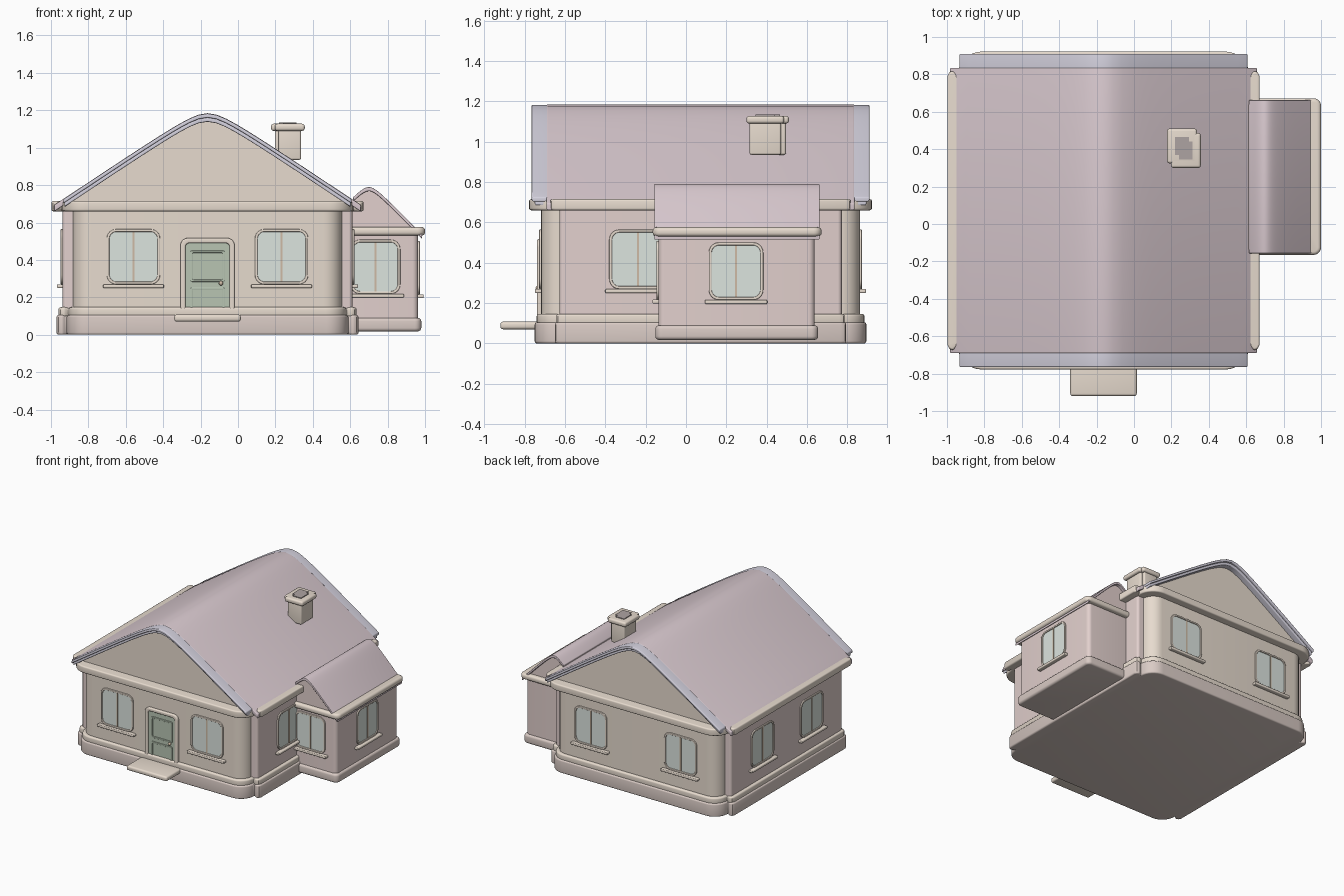
import bpy, bmesh, math
from mathutils import Matrix, Vector

if "Cube" in bpy.data.objects:
    bpy.data.objects.remove(bpy.data.objects["Cube"])

CX, CY = -0.163, 0.072          # centre of the main house


def material(name, r, g, b):
    m = bpy.data.materials.new(name)
    m.diffuse_color = (r, g, b, 1)
    m.use_nodes = True
    m.node_tree.nodes["Principled BSDF"].inputs["Base Color"].default_value = m.diffuse_color
    return m


BEIGE = material("cream", 0.80, 0.71, 0.62)
PINK = material("pink_plaster", 0.76, 0.63, 0.61)
STONE = material("plinth_stone", 0.70, 0.60, 0.56)
ROOF = material("roof_tile", 0.70, 0.59, 0.63)
BLUE = material("barge_blue", 0.66, 0.64, 0.73)
GREEN = material("door_green", 0.48, 0.56, 0.45)
GLASS = material("glass", 0.72, 0.78, 0.74)
BROWN = material("mullion_brown", 0.62, 0.50, 0.38)
DARK = material("flue_dark", 0.42, 0.37, 0.36)


def extrude(name, pts, a, b, mat, axis='z', bevel=0.0, hole=None, M=None):
    """Extrude a 2D outline from a to b along z (xy outline) or y (xz outline)."""
    put = (lambda p, t: Vector((p[0], p[1], t))) if axis == 'z' else (lambda p, t: Vector((p[0], t, p[1])))
    bm = bmesh.new()
    loops = [[[bm.verts.new(put(p, t)) for p in loop] for t in (a, b)]
             for loop in ([pts, hole] if hole else [pts])]
    n = len(pts)
    for lo, hi in loops:
        for i in range(n):
            j = (i + 1) % n
            bm.faces.new((lo[i], lo[j], hi[j], hi[i]))
    for k in (0, 1):
        if hole:
            o, h = loops[0][k], loops[1][k]
            for i in range(n):
                j = (i + 1) % n
                bm.faces.new((o[i], o[j], h[j], h[i]))
        else:
            bm.faces.new(loops[0][k])
    bmesh.ops.recalc_face_normals(bm, faces=bm.faces)
    if bevel:
        edges = [e for e in bm.edges if e.calc_face_angle(0) > math.radians(40)]
        bmesh.ops.bevel(bm, geom=edges, offset=bevel, segments=4, profile=0.5,
                        affect='EDGES', clamp_overlap=True)
    if M:
        bm.transform(M)
    me = bpy.data.meshes.new(name)
    bm.to_mesh(me)
    bm.free()
    me.materials.append(mat)
    ob = bpy.data.objects.new(name, me)
    bpy.context.collection.objects.link(ob)
    bpy.ops.object.select_all(action='DESELECT')
    ob.select_set(True)
    bpy.context.view_layer.objects.active = ob
    bpy.ops.object.shade_smooth_by_angle(angle=math.radians(35))
    return ob


def rrect(x0, x1, y0, y1, r=0.03, n=6):
    """Rounded rectangle outline."""
    out = []
    for k, (cx, cy) in enumerate([(x1 - r, y1 - r), (x0 + r, y1 - r), (x0 + r, y0 + r), (x1 - r, y0 + r)]):
        for i in range(n + 1):
            t = math.pi / 2 * (k + i / n)
            out.append((cx + r * math.cos(t), cy + r * math.sin(t)))
    return out


def box(name, x0, x1, y0, y1, z0, z1, mat, bevel=0.0, M=None):
    return extrude(name, [(x0, y0), (x1, y0), (x1, y1), (x0, y1)], z0, z1, mat, bevel=bevel, M=M)


def house_outline(d):
    """Cross shaped plan of the main house, grown outward by d."""
    a1, b1, a2, b2, r = 0.775 + d, 0.70 + d * 0.8, 0.72 + d, 0.79 + d, 0.10 + d * 0.5
    quad = [(a1, b1 - 0.03), (a1 - 0.01, b1 - 0.01), (a1 - 0.03, b1)]
    quad += [(a2 - r + r * math.cos(t), b2 - r + r * math.sin(t))
             for t in [math.pi / 2 * i / 8 for i in range(9)]]
    top = quad + [(-x, y) for x, y in reversed(quad)]
    full = top + [(-x, -y) for x, y in top]
    return [(CX + x, CY + y) for x, y in full]


def roof_line(cx, A, s, c, x0, x1, drop=0.0, n=32):
    """Pitched profile with a softened ridge."""
    xs = [x0 + (x1 - x0) * i / n for i in range(n + 1)]
    return [(x, A - s * math.hypot(x - cx, c) - drop) for x in xs]


def sheet(name, line, t, y0, y1, mat, bevel=0.006):
    """Roof sheet of vertical thickness t under the given line."""
    return extrude(name, line + [(x, z - t) for x, z in reversed(line)], y0, y1, mat, 'y', bevel)


def window(name, x, y, z, angle, w=0.285, h=0.295):
    M = Matrix.Translation((x, y, z)) @ Matrix.Rotation(math.radians(angle), 4, 'Z')
    a, b, f = w / 2, h / 2, 0.014
    extrude(name + "_glass", rrect(-a + .005, a - .005, -b + .005, b - .005, 0.045), -0.003, 0.01, GLASS, 'y', M=M)
    extrude(name + "_frame", rrect(-a, a, -b, b, 0.05), -0.010, 0.01, BEIGE, 'y', 0.004,
            hole=rrect(-a + f, a - f, -b + f, b - f, 0.038), M=M)
    box(name + "_mullion", -0.005, 0.005, -0.008, 0.01, -b + f, b - f, BROWN, M=M)
    box(name + "_sill", -a - .02, a + .02, -0.03, 0.01, -b - .02, -b, BEIGE, 0.006, M=M)


# plinth, bead, walls and eaves moulding of the main house
extrude("plinth", house_outline(0.032), 0.0, 0.105, STONE, bevel=0.02)
extrude("plinth_bead", house_outline(0.022), 0.095, 0.147, BEIGE, bevel=0.018)
extrude("side_walls", rrect(CX - .775, CX + .775, CY - .70, CY + .70, 0.02), 0.12, 0.69, PINK)
extrude("gable_walls", rrect(CX - .72, CX + .72, CY - .79, CY + .79, 0.10, 8), 0.12, 0.69, BEIGE)
extrude("eaves_moulding", house_outline(0.06), 0.66, 0.715, BEIGE, bevel=0.022)

# main roof: gable infill, tile sheet and doubled barge boards at both ends
P = (CX, 1.245, 0.669, 0.09)
g = roof_line(*P, CX - .76, CX + .76, 0.03)
extrude("gable_infill", g + [(CX + .76, .69), (CX - .76, .69)], CY - .775, CY + .775, BEIGE, 'y')
sheet("main_roof", roof_line(*P, CX - .82, CX + .82), 0.035, CY - .763, CY + .763, ROOF)
for s, tag in ((-1, "front"), (1, "back")):
    y = sorted((CY + s * .70, CY + s * .837))
    sheet("barge_board_" + tag, roof_line(*P, CX - .77, CX + .77, 0.002), 0.022, y[0], y[1], BLUE)
    y = sorted((CY + s * .70, CY + s * .822))
    sheet("lower_barge_board_" + tag, roof_line(*P, CX - .765, CX + .765, 0.022), 0.024, y[0], y[1], BLUE)

# side annex
extrude("annex_plinth", rrect(0.50, 0.98, -0.152, 0.655, 0.035), 0.018, 0.09, STONE, bevel=0.018)
extrude("annex_walls", rrect(0.52, 0.963, -0.137, 0.638, 0.03), 0.05, 0.56, PINK)
extrude("annex_moulding", rrect(0.56, 1.0, -0.165, 0.672, 0.04), 0.53, 0.576, BEIGE, bevel=0.018)
Q = (0.70, 0.831, 1.03, 0.04)
g = roof_line(*Q, 0.57, 0.955, 0.01)
extrude("annex_gable", g + [(0.955, .54), (0.57, .54)], -0.137, 0.638, PINK, 'y')
sheet("annex_roof", roof_line(*Q, 0.615, 0.985), 0.022, -0.157, 0.662, ROOF, 0.004)

# chimney: two slightly offset blocks for shaft, cap and flue
for i, (dx, dy) in enumerate([(-0.01, 0.012), (0.01, -0.012)]):
    x, y, k = 0.267 + dx, 0.405 + dy, str(i + 1)
    box("chimney_shaft_" + k, x - .06, x + .06, y - .078, y + .078, 0.935, 1.11, BEIGE, 0.01)
    box("chimney_cap_" + k, x - .08, x + .08, y - .093, y + .093, 1.09, 1.128, BEIGE, 0.014)
    box("chimney_flue_" + k, x - .037, x + .037, y - .048, y + .048, 1.10, 1.134, DARK)

# windows: front and back pairs, left pair, right single, annex two
for s, tag in ((-1, "left"), (1, "right")):
    window("front_window_" + tag, CX + s * .396, CY - .79, 0.417, 0)
    window("back_window_" + tag, CX + s * .396, CY + .79, 0.417, 180)
for i, y in enumerate((-0.238, 0.382)):
    window("left_window_%d" % (i + 1), CX - .775, y, 0.417, -90)
window("right_window", CX + .775, -0.238, 0.417, 90)
window("annex_front_window", 0.735, -0.137, 0.363, 0, 0.265, 0.29)
window("annex_side_window", 0.963, 0.248, 0.358, 90, 0.27, 0.285)

# front door with surround, two framed panels, knob and step
D = Matrix.Translation((CX, CY - .79, 0))
extrude("door_surround", rrect(-.145, .145, .085, .517, 0.04), -0.02, 0.02, BEIGE, 'y', 0.01,
        hole=rrect(-.118, .118, .10, .49, 0.022), M=D)
extrude("door", rrect(-.122, .122, .095, .493, 0.02), -0.006, 0.02, GREEN, 'y', M=D)
for tag, z0, z1 in (("upper", .283, .45), ("lower", .125, .253)):
    extrude("door_panel_" + tag, rrect(-.092, .092, z0, z1, 0.01), -0.013, 0, GREEN, 'y', 0.003,
            hole=rrect(-.08, .08, z0 + .012, z1 - .012, 0.006), M=D)
bpy.ops.mesh.primitive_uv_sphere_add(segments=16, ring_count=8, radius=0.012,
                                     location=(CX + .072, CY - .805, 0.275))
knob = bpy.context.object
knob.name = "door_knob"
knob.data.materials.append(BROWN)
bpy.ops.object.shade_smooth()
box("door_step", CX - .178, CX + .178, -0.92, -0.70, 0.07, 0.108, BEIGE, 0.014)
